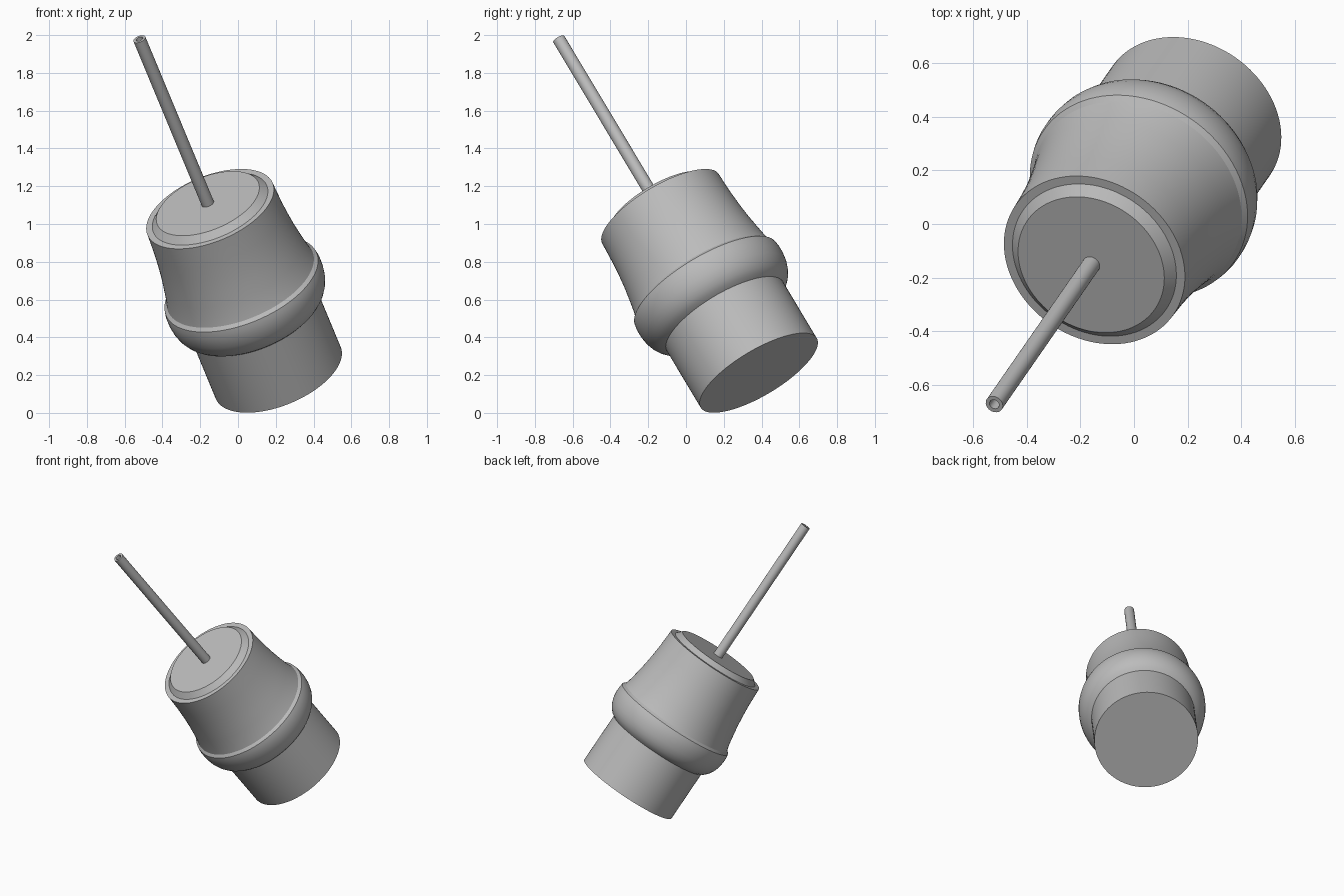
import bpy, bmesh, math
from mathutils import Vector, Matrix

cube = bpy.data.objects.get("Cube")
if cube:
    bpy.data.objects.remove(cube, do_unlink=True)

grey = bpy.data.materials.new("plain_grey")
grey.use_nodes = True
colour = (0.5, 0.5, 0.5, 1)
grey.diffuse_color = colour
grey.node_tree.nodes["Principled BSDF"].inputs["Base Color"].default_value = colour

# The whole cup leans along one axis that starts at the centre of its base
BASE = Vector((0.213, 0.385, 0.212))
AXIS = Vector((-0.336, -0.484, 0.808)).normalized()


def lathe(name, profile, segments=96):
    """Revolve (radius, height) points round the leaning axis."""
    bm = bmesh.new()
    verts = [bm.verts.new((r, 0, h)) for r, h in profile]
    edges = [bm.edges.new(pair) for pair in zip(verts, verts[1:])]
    bmesh.ops.spin(bm, geom=verts + edges, cent=(0, 0, 0), axis=(0, 0, 1),
                   angle=math.tau, steps=segments, use_merge=False)
    bmesh.ops.remove_doubles(bm, verts=bm.verts, dist=0.0005)
    bmesh.ops.recalc_face_normals(bm, faces=bm.faces)
    mesh = bpy.data.meshes.new(name)
    bm.to_mesh(mesh)
    bm.free()
    mesh.materials.append(grey)
    obj = bpy.data.objects.new(name, mesh)
    bpy.context.collection.objects.link(obj)
    obj.matrix_world = Matrix.Translation(BASE) @ AXIS.to_track_quat('Z', 'Y').to_matrix().to_4x4()
    bpy.ops.object.select_all(action='DESELECT')
    obj.select_set(True)
    bpy.context.view_layer.objects.active = obj
    bpy.ops.object.shade_smooth_by_angle(angle=math.radians(28))
    return obj


# Straight base, rounded shoulder with a small ledge, flared upper wall and rim
lathe("cup_body", [
    (0, 0), (0.358, 0), (0.358, 0.37),
    (0.382, 0.386), (0.402, 0.408), (0.419, 0.437), (0.431, 0.473),
    (0.437, 0.515), (0.437, 0.555), (0.432, 0.582),
    (0.414, 0.598), (0.402, 0.645), (0.391, 0.71), (0.380, 0.78),
    (0.371, 0.86), (0.364, 0.95), (0.359, 1.074), (0, 1.074)])

# Raised lid with a sloping edge
lathe("lid", [(0, 1.06), (0.325, 1.06), (0.325, 1.074), (0.29, 1.11), (0, 1.11)])

# Hollow straw on the same axis
lathe("straw", [(0.034, 1.08), (0.034, 2.187), (0.019, 2.187), (0.019, 1.08), (0.034, 1.08)], 32)
